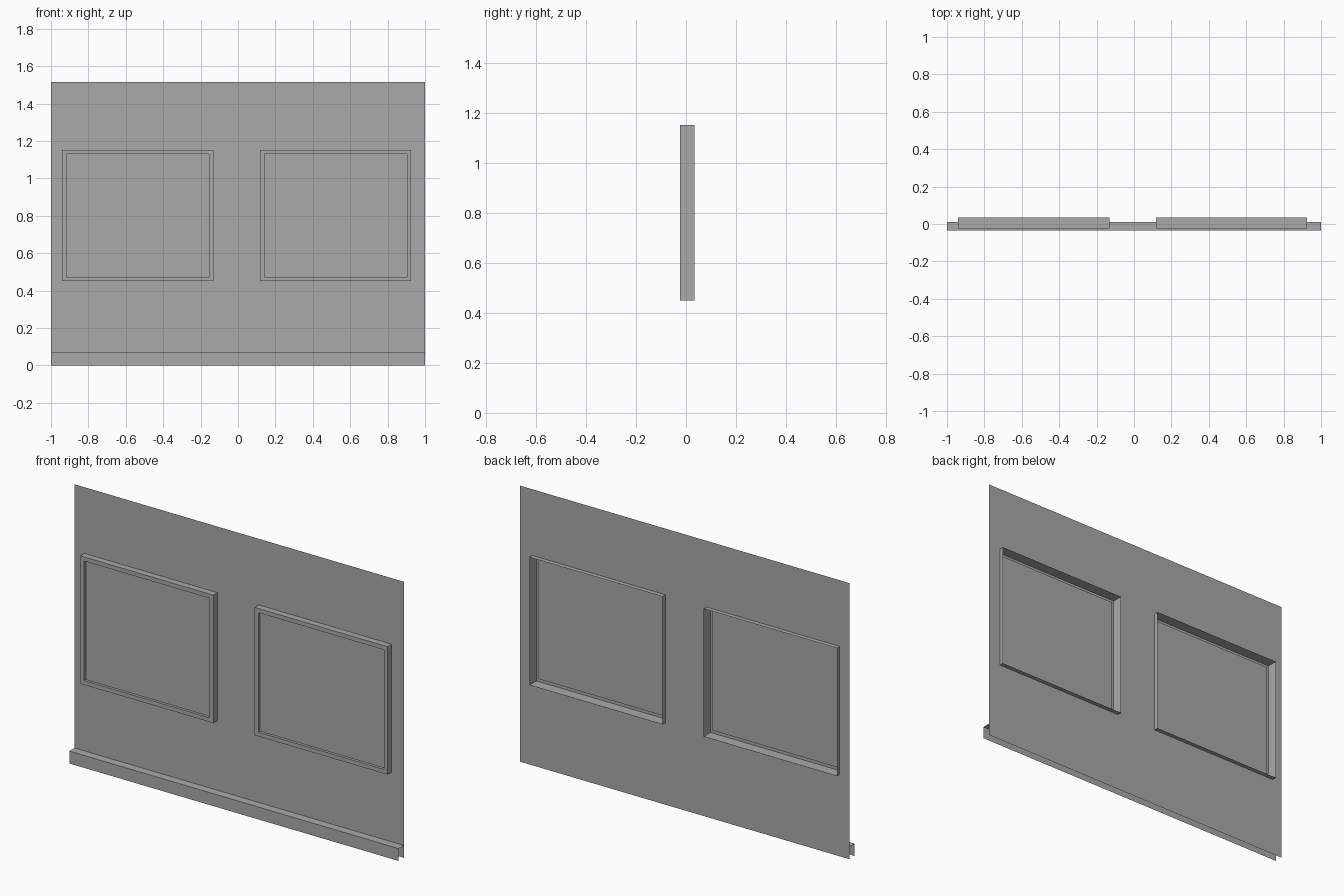
import bpy
import bmesh

cube = bpy.data.objects.get("Cube")
if cube:
    bpy.data.objects.remove(cube, do_unlink=True)

# One plain grey for the whole panel
grey = bpy.data.materials.new("plain_grey")
grey.use_nodes = True
colour = (0.4, 0.4, 0.4, 1)
grey.diffuse_color = colour
grey.node_tree.nodes["Principled BSDF"].inputs["Base Color"].default_value = colour

HEIGHT = 1.515
WALL_Y = 0.01
Z0, Z1 = 0.45, 1.152
OPENINGS = {"right": (-0.94, -0.132), "left": (0.118, 0.926)}


def finish(name, bm):
    bmesh.ops.remove_doubles(bm, verts=bm.verts, dist=1e-5)
    bm.normal_update()
    mesh = bpy.data.meshes.new(name)
    bm.to_mesh(mesh)
    bm.free()
    mesh.materials.append(grey)
    obj = bpy.data.objects.new(name, mesh)
    bpy.context.collection.objects.link(obj)
    return obj


def add_face(bm, points):
    return bm.faces.new([bm.verts.new(p) for p in points])


# Thin wall sheet, left open behind each window
bm = bmesh.new()
xs = [-1, *OPENINGS["right"], *OPENINGS["left"], 1]
zs = [0, Z0, Z1, HEIGHT]
for i, (a, b) in enumerate(zip(xs, xs[1:])):
    for j, (c, d) in enumerate(zip(zs, zs[1:])):
        if j == 1 and i in (1, 3):
            continue
        add_face(bm, [(a, WALL_Y, c), (b, WALL_Y, c), (b, WALL_Y, d), (a, WALL_Y, d)])
bmesh.ops.remove_doubles(bm, verts=bm.verts, dist=1e-5)
bmesh.ops.dissolve_limit(bm, angle_limit=0.01, verts=bm.verts, edges=bm.edges)
finish("wall", bm)

# Baseboard: a top ledge and a front strip, open below and at the ends
bm = bmesh.new()
profile = [(-0.035, 0), (-0.035, 0.068), (WALL_Y, 0.068)]
for (ya, za), (yb, zb) in zip(profile, profile[1:]):
    add_face(bm, [(-1, ya, za), (1, ya, za), (1, yb, zb), (-1, yb, zb)])
finish("baseboard", bm)


# Window: sleeve through the wall, front flange, shallow return and pane
def window(name, x0, x1):
    bm = bmesh.new()
    rings = []
    for inset, y in [(0, 0.035), (0, -0.025), (0.023, -0.025), (0.023, -0.01)]:
        a, b, c, d = x0 + inset, x1 - inset, Z0 + inset, Z1 - inset
        rings.append([bm.verts.new(p) for p in
                      [(a, y, c), (b, y, c), (b, y, d), (a, y, d)]])
    for back, front in zip(rings, rings[1:]):
        for k in range(4):
            n = (k + 1) % 4
            bm.faces.new([back[n], back[k], front[k], front[n]])
    bm.faces.new(rings[-1])
    finish(name, bm)


for side, (x0, x1) in OPENINGS.items():
    window(side + "_window", x0, x1)
